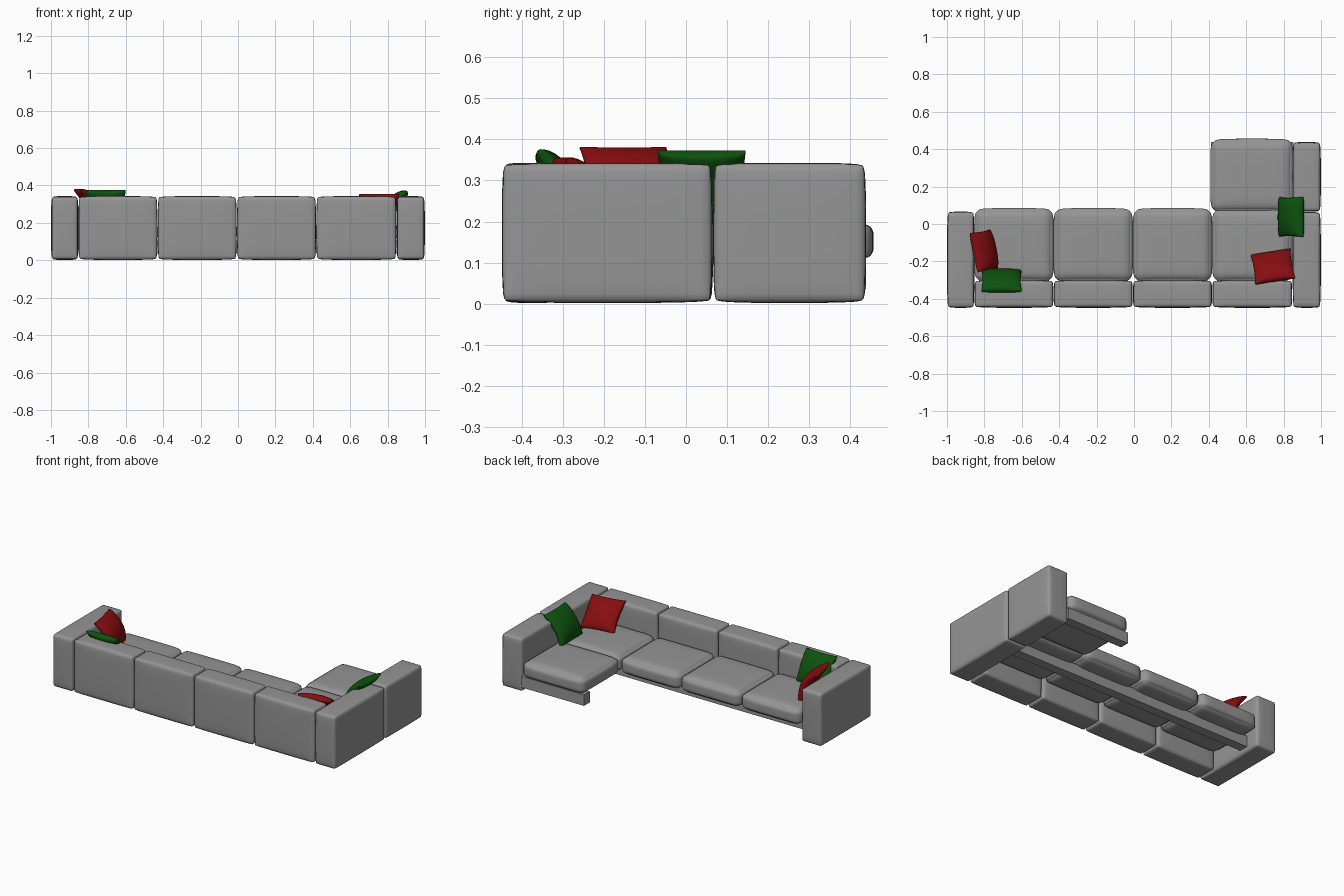
import bpy, bmesh
from math import sin, pi
from mathutils import Vector

if "Cube" in bpy.data.objects:
    bpy.data.objects.remove(bpy.data.objects["Cube"])


def colour(name, rgb):
    m = bpy.data.materials.new(name)
    m.diffuse_color = (*rgb, 1)
    m.use_nodes = True
    m.node_tree.nodes["Principled BSDF"].inputs["Base Color"].default_value = m.diffuse_color
    return m


grey = colour("grey_fabric", (0.3, 0.3, 0.3))
red = colour("red_fabric", (0.24, 0.004, 0.005))
green = colour("green_fabric", (0.004, 0.085, 0.004))


def make_object(name, shape, cuts=13, material=grey, smooth=True):
    """Gridded cube whose vertices are moved by shape(p), p in [-1, 1]."""
    bm = bmesh.new()
    bmesh.ops.create_cube(bm, size=2)
    bmesh.ops.subdivide_edges(bm, edges=bm.edges[:], cuts=cuts, use_grid_fill=True)
    for v in bm.verts:
        v.co = shape(v.co.copy())
    bmesh.ops.recalc_face_normals(bm, faces=bm.faces[:])
    for f in bm.faces:
        f.smooth = smooth
    mesh = bpy.data.meshes.new(name)
    bm.to_mesh(mesh)
    bm.free()
    mesh.materials.append(material)
    obj = bpy.data.objects.new(name, mesh)
    bpy.context.collection.objects.link(obj)


def padded_box(name, lo, hi, radius, bulge):
    """Upholstered block: rounded edges and gently swollen faces."""
    lo, hi = Vector(lo), Vector(hi)
    mid, half = (lo + hi) / 2, (hi - lo) / 2

    def shape(p):
        t = Vector([sin(c * pi / 2) for c in p])
        q = t * half.x
        q = Vector([t[i] * half[i] for i in range(3)])
        core = Vector([max(radius - half[i], min(half[i] - radius, q[i])) for i in range(3)])
        d = q - core
        if d.length > 1e-9:
            q = core + d.normalized() * radius
        for i in range(3):
            a, b = t[(i + 1) % 3], t[(i + 2) % 3]
            q[i] -= t[i] * bulge * (1 - (1 - a ** 4) * (1 - b ** 4))
        return mid + q

    make_object(name, shape)


def plain_box(name, lo, hi):
    lo, hi = Vector(lo), Vector(hi)
    mid, half = (lo + hi) / 2, (hi - lo) / 2
    make_object(name, lambda p: mid + Vector([p[i] * half[i] for i in range(3)]),
                cuts=1, smooth=False)


def pillow(name, centre, u, v, bend, material, size=0.107, thick=0.031):
    """Scatter pillow: u runs along its width, v up its height."""
    u = Vector(u).normalized()
    n = u.cross(Vector(v)).normalized()
    v = n.cross(u)
    c = Vector(centre)

    def shape(p):
        a, b = sin(p.x * pi / 2), sin(p.y * pi / 2)
        t = 0.004 + thick * max(0, (1 - a * a) * (1 - b * b)) ** 0.4
        x = a * size * (1 - 0.045 * (1 - b * b))
        y = b * size * (1 - 0.045 * (1 - a * a))
        return c + u * x + v * y + n * (p.z * t - bend * (b * b - 0.3))

    make_object(name, shape, material=material)


# Four back blocks and the seat cushions in front of them
edges = [-0.854, -0.43, -0.006, 0.418, 0.847]
for i in range(4):
    x0, x1 = edges[i] + 0.001, edges[i + 1] - 0.001
    padded_box(f"back_{i + 1}", (x0, -0.448, 0.002), (x1, -0.3, 0.343), 0.011, 0.005)
    padded_box(f"seat_{i + 1}", (x0 - 0.002, -0.31, 0.094), (x1 + 0.002, 0.085, 0.21), 0.036, 0.007)
padded_box("chaise_seat", (0.408, 0.062, 0.094), (0.852, 0.456, 0.21), 0.036, 0.007)

# Arm blocks
padded_box("left_arm", (-1.0, -0.448, 0.002), (-0.853, 0.066, 0.343), 0.011, 0.005)
padded_box("right_arm", (0.848, -0.448, 0.002), (0.999, 0.064, 0.343), 0.011, 0.005)
padded_box("right_arm_extension", (0.848, 0.066, 0.002), (0.999, 0.438, 0.343), 0.011, 0.005)

# Rails carrying the seats
plain_box("seat_rail", (-0.856, -0.085, 0.035), (0.852, -0.025, 0.105))
plain_box("chaise_rail", (0.413, 0.378, 0.035), (0.852, 0.438, 0.105))

# Scatter pillows
pillow("red_pillow_left", (-0.787, -0.14, 0.294), (-0.04, 0.2, 0), (-0.09, -0.02, 0.18), 0.03, red)
pillow("green_pillow_left", (-0.708, -0.297, 0.286), (-1, 0, 0), (0, -0.10, 0.17), 0.012, green)
pillow("red_pillow_right", (0.742, -0.225, 0.28), (-0.19, -0.03, 0), (0.03, -0.155, 0.15), 0.006, red)
pillow("green_pillow_right", (0.83, 0.038, 0.291), (0, -1, 0), (0.12, 0, 0.17), 0.02, green)
